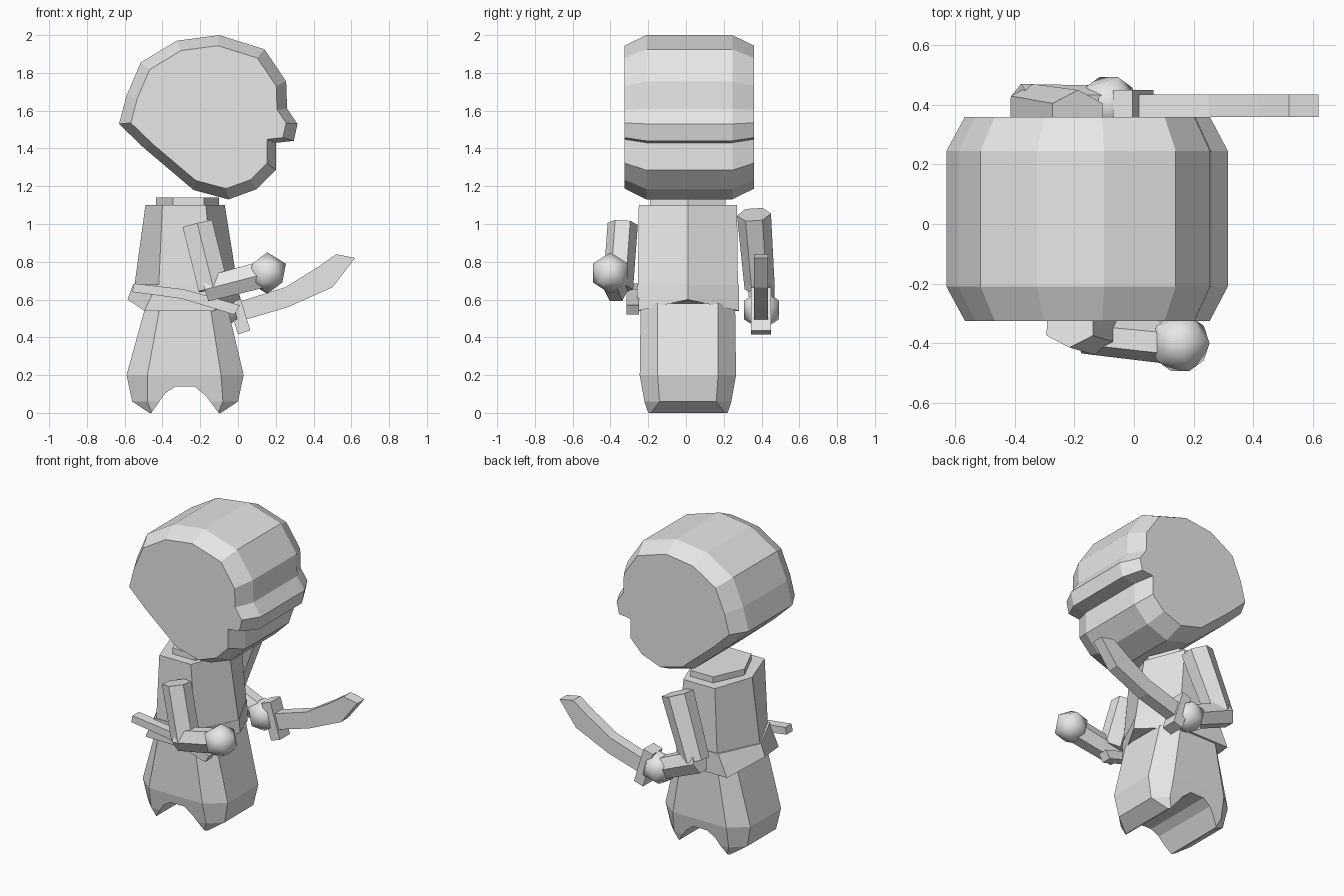
import bpy, bmesh
from mathutils import Vector

cube = bpy.data.objects.get("Cube")
if cube:
    bpy.data.objects.remove(cube, do_unlink=True)

GREY = bpy.data.materials.new("plain grey")
GREY.use_nodes = True
GREY.diffuse_color = (0.8, 0.8, 0.8, 1)
for node in GREY.node_tree.nodes:
    if node.type == 'BSDF_PRINCIPLED':
        node.inputs["Base Color"].default_value = GREY.diffuse_color

MID_Y = 0.01


def finish(name, bm):
    bmesh.ops.recalc_face_normals(bm, faces=bm.faces)
    mesh = bpy.data.meshes.new(name)
    bm.to_mesh(mesh)
    bm.free()
    mesh.materials.append(GREY)
    obj = bpy.data.objects.new(name, mesh)
    bpy.context.collection.objects.link(obj)
    return obj


def loft(name, rings):
    """Skin a list of equal-length rings and cap both ends."""
    bm = bmesh.new()
    rows = [[bm.verts.new(p) for p in ring] for ring in rings]
    n = len(rows[0])
    for a, b in zip(rows, rows[1:]):
        for i in range(n):
            j = (i + 1) % n
            bm.faces.new((a[i], a[j], b[j], b[i]))
    bm.faces.new(rows[0])
    bm.faces.new(rows[-1])
    return finish(name, bm)


def slab(name, profile, y0, y1):
    """Extrude an x/z profile along y."""
    return loft(name, [[(x, y, z) for x, z in profile] for y in (y0, y1)])


def hexagon(x0, x1, side0, side1, half, z_tip, z_side):
    """Six-sided ring with its points at front and back of the body."""
    return [(x0, MID_Y, z_tip), (side0, MID_Y - half, z_side),
            (side1, MID_Y - half, z_side), (x1, MID_Y, z_tip),
            (side1, MID_Y + half, z_side), (side0, MID_Y + half, z_side)]


def octagon(z, x0, x1, side0, side1, half, corner):
    return [(x, MID_Y + y, z) for x, y in (
        (x0, -corner), (side0, -half), (side1, -half), (x1, -corner),
        (x1, corner), (side1, half), (side0, half), (x0, corner))]


def limb(name, start, end, r0, r1):
    """Six-sided prism between two points."""
    start, end = Vector(start), Vector(end)
    axis = (end - start).normalized()
    across = axis.cross(Vector((0, 1, 0))).normalized()
    up = axis.cross(across)
    rings = []
    for p, r in ((start, r0), (end, r1)):
        rings.append([p + across * r * a + up * r * b for a, b in (
            (1, 0.5), (0, 1), (-1, 0.5), (-1, -0.5), (0, -1), (1, -0.5))])
    return loft(name, rings)


def hand(name, centre):
    bm = bmesh.new()
    bmesh.ops.create_icosphere(bm, subdivisions=1, radius=0.11)
    bmesh.ops.translate(bm, vec=centre, verts=bm.verts)
    for f in bm.faces:
        f.smooth = True
    return finish(name, bm)


# Head: side profile with chamfered cheeks
outline = [(-0.63, 1.53), (-0.59, 1.68), (-0.515, 1.855), (-0.325, 1.97), (-0.1, 2),
           (0.14, 1.925), (0.255, 1.755), (0.26, 1.61), (0.315, 1.53), (0.295, 1.44),
           (0.2, 1.43), (0.2, 1.285), (0.1, 1.185), (-0.05, 1.13), (-0.235, 1.18),
           (-0.495, 1.4)]
head_rings = []
for y, s in ((-0.325, 0.87), (-0.21, 1), (0.245, 1), (0.36, 0.87)):
    head_rings.append([(-0.15 + (x + 0.15) * s, y, 1.57 + (z - 1.57) * s)
                       for x, z in outline])
loft("head", head_rings)

# Body: neck, torso and flared belt
loft("neck", [hexagon(-0.435, -0.1, -0.345, -0.18, 0.2, z, z) for z in (1.08, 1.14)])
loft("torso", [hexagon(-0.49, -0.07, -0.4, -0.17, 0.26, 1.1, 1.1),
               hexagon(-0.55, 0, -0.42, -0.13, 0.265, 0.66, 0.66)])
loft("belt", [hexagon(-0.555, 0, -0.43, -0.13, 0.27, 0.68, 0.68),
              hexagon(-0.585, 0.01, -0.495, -0.125, 0.27, 0.6, 0.54)])

# Trousers: rounded block with an arch cut between the legs
trousers = loft("trousers", [
    octagon(0.58, -0.485, -0.06, -0.41, -0.15, 0.25, 0.16),
    octagon(0.2, -0.59, 0.03, -0.48, -0.09, 0.255, 0.16),
    octagon(0.06, -0.56, 0, -0.48, -0.08, 0.23, 0.15),
    octagon(0, -0.47, -0.09, -0.455, -0.105, 0.21, 0.195)])
arch = slab("arch_cutter", [(-0.48, -0.03), (-0.385, 0.105), (-0.33, 0.14),
                            (-0.23, 0.14), (-0.17, 0.09), (-0.08, -0.03)], -0.5, 0.5)
arch.hide_render = True
arch.hide_viewport = True
cut = trousers.modifiers.new("arch", 'BOOLEAN')
cut.operation = 'DIFFERENCE'
cut.solver = 'EXACT'
cut.object = arch
# Bake the cut, then drop the cutter
bpy.context.view_layer.update()
baked = bpy.data.meshes.new_from_object(
    trousers.evaluated_get(bpy.context.evaluated_depsgraph_get()))
trousers.modifiers.clear()
trousers.data = baked
bpy.data.objects.remove(arch, do_unlink=True)

# Right arm, bent forward
limb("right_upper_arm", (-0.215, -0.335, 1), (-0.13, -0.36, 0.66), 0.08, 0.08)
limb("right_forearm", (-0.17, -0.37, 0.655), (0.12, -0.4, 0.73), 0.065, 0.07)
hand("right_hand", (0.155, -0.4, 0.74))

# Left arm, elbow drawn back
limb("left_upper_arm", (-0.19, 0.36, 1.05), (-0.34, 0.39, 0.66), 0.09, 0.08)
limb("left_forearm", (-0.38, 0.4, 0.67), (-0.1, 0.4, 0.55), 0.07, 0.065)
hand("left_hand", (-0.085, 0.4, 0.545))

# Curved sword in the left hand
slab("sword_blade", [(0.045, 0.495), (0.265, 0.56), (0.5, 0.665), (0.62, 0.82),
                     (0.52, 0.84), (0.42, 0.77), (0.25, 0.665), (0.01, 0.59)], 0.36, 0.435)
slab("sword_guard", [(0, 0.415), (0.065, 0.437), (-0.005, 0.665), (-0.07, 0.645)],
     0.345, 0.45)
slab("sword_grip", [(-0.15, 0.49), (0, 0.52), (-0.02, 0.57), (-0.17, 0.54)], 0.37, 0.43)

# Curved scabbard on the right hip
slab("scabbard", [(-0.56, 0.64), (-0.3, 0.605), (-0.02, 0.52), (0.01, 0.57),
                  (-0.29, 0.655), (-0.55, 0.685)], -0.315, -0.25)
